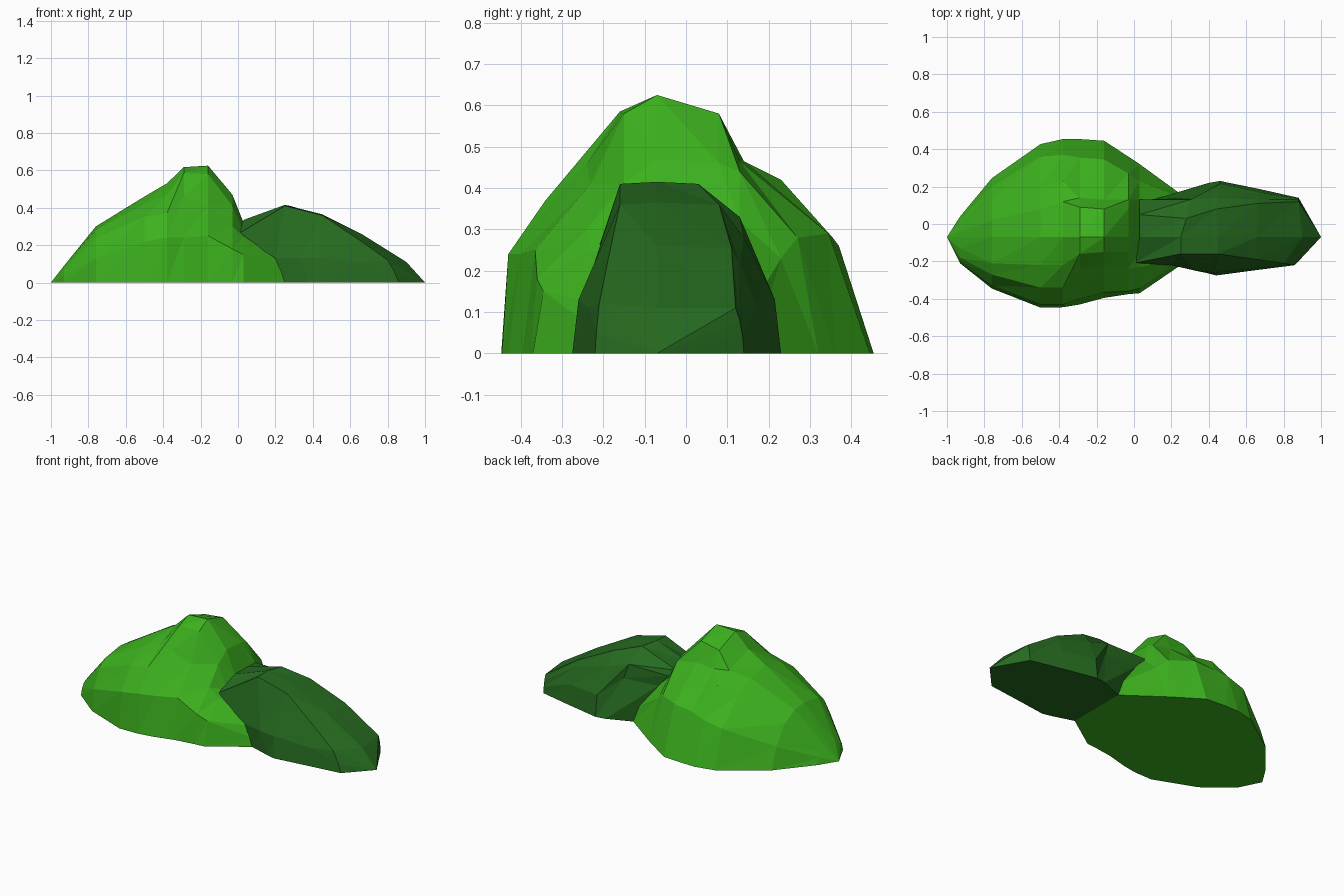
import bpy

END_Y = -0.07  # y of the long crest line


def material(name, color):
    m = bpy.data.materials.new(name)
    m.diffuse_color = (*color, 1)
    return m


def loft_hill(name, sections, start, end, mat):
    """Skin cross-sections (front base -> crest -> back base), with pointed ends and flat base."""
    n = len(sections[0])
    verts = [p for s in sections for p in s]
    faces = []
    for i in range(len(sections) - 1):
        for j in range(n - 1):
            a, b = i * n + j, (i + 1) * n + j
            faces += [(a, b, b + 1), (a, b + 1, a + 1)]
    last = (len(sections) - 1) * n
    base = [i * n for i in range(len(sections))]
    back = [i * n + n - 1 for i in reversed(range(len(sections)))]
    loop = base[:]
    if end:
        verts.append(end)
        e = len(verts) - 1
        faces += [(last + j, e, last + j + 1) for j in range(n - 1)]
        loop.append(e)
    loop += back
    if start:
        verts.append(start)
        s = len(verts) - 1
        faces += [(s, j, j + 1) for j in range(n - 1)]
        loop.append(s)
    faces.append(tuple(reversed(loop)))
    me = bpy.data.meshes.new(name)
    me.from_pydata(verts, [], faces)
    me.update()
    me.materials.append(mat)
    ob = bpy.data.objects.new(name, me)
    bpy.context.collection.objects.link(ob)
    return ob


# Tall hill: x, front base y, three front (y, z), crest z, three back (y, z), back base y
tall = [
    (-.93, -.21, (-.20, .04), (-.18, .07), (-.13, .09), .09, (-.04, .085), (-.01, .07), (.02, .04), .04),
    (-.76, -.345, (-.33, .13), (-.27, .24), (-.21, .28), .30, (.02, .29), (.12, .24), (.20, .13), .245),
    (-.50, -.447, (-.43, .22), (-.34, .35), (-.22, .42), .46, (.08, .44), (.20, .38), (.36, .23), .427),
    (-.38, -.445, (-.43, .24), (-.34, .37), (-.22, .47), .53, (.12, .47), (.23, .42), (.37, .26), .454),
    (-.29, -.43, (-.40, .24), (-.24, .46), (-.16, .585), .617, (.09, .56), (.14, .465), (.355, .28), .454),
    (-.16, -.395, (-.365, .25), (-.23, .41), (-.15, .58), .625, (.08, .58), (.13, .465), (.345, .29), .445),
    (-.03, -.375, (-.36, .18), (-.24, .30), (-.15, .41), .47, (.08, .46), (.13, .44), (.27, .28), .36),
    (.03, -.37, (-.345, .15), (-.23, .245), (-.15, .27), .32, (.08, .32), (.13, .32), (.23, .23), .32),
    (.25, -.22, (-.21, .05), (-.18, .11), (-.13, .12), .12, (.05, .12), (.10, .12), (.14, .08), .16),
]
tall_sections = []
for x, f, a, b, c, top, d, e, g, k in tall:
    prof = [(f, 0), a, b, c, (END_Y, top), d, e, g, (k, 0)]
    tall_sections.append([(x, y, z) for y, z in prof])
loft_hill("tall_hill", tall_sections, (-1, END_Y, 0), None,
          material("bright_green", (.045, .44, .013)))

# Low hill: slanted first section sits against the tall hill
low_sections = [
    [(.25, -.22, 0), (.20, -.22, .13), (0, -.21, .26), (.03, -.07, .335),
     (.03, .05, .335), (.03, .13, .33), (.10, .13, .25), (.25, .16, 0)],
    [(.38, -.26, 0), (.33, -.25, .13), (.25, -.16, .41), (.25, -.07, .415),
     (.28, .03, .41), (.30, .13, .33), (.33, .14, .24), (.40, .22, 0)],
    [(.44, -.275, 0), (.43, -.26, .13), (.45, -.16, .36), (.45, -.07, .365),
     (.44, .08, .36), (.45, .14, .28), (.46, .215, .13), (.46, .23, 0)],
    [(.65, -.247, 0), (.65, -.235, .11), (.66, -.19, .22), (.66, -.07, .26),
     (.66, .11, .255), (.66, .13, .22), (.67, .17, .12), (.68, .185, 0)],
    [(.86, -.22, 0), (.84, -.217, .05), (.80, -.21, .12), (.90, -.07, .11),
     (.88, .12, .11), (.88, .13, .08), (.88, .137, .04), (.88, .14, 0)],
]
loft_hill("low_hill", low_sections, None, (1, END_Y, 0),
          material("dark_green", (.019, .146, .014)))
